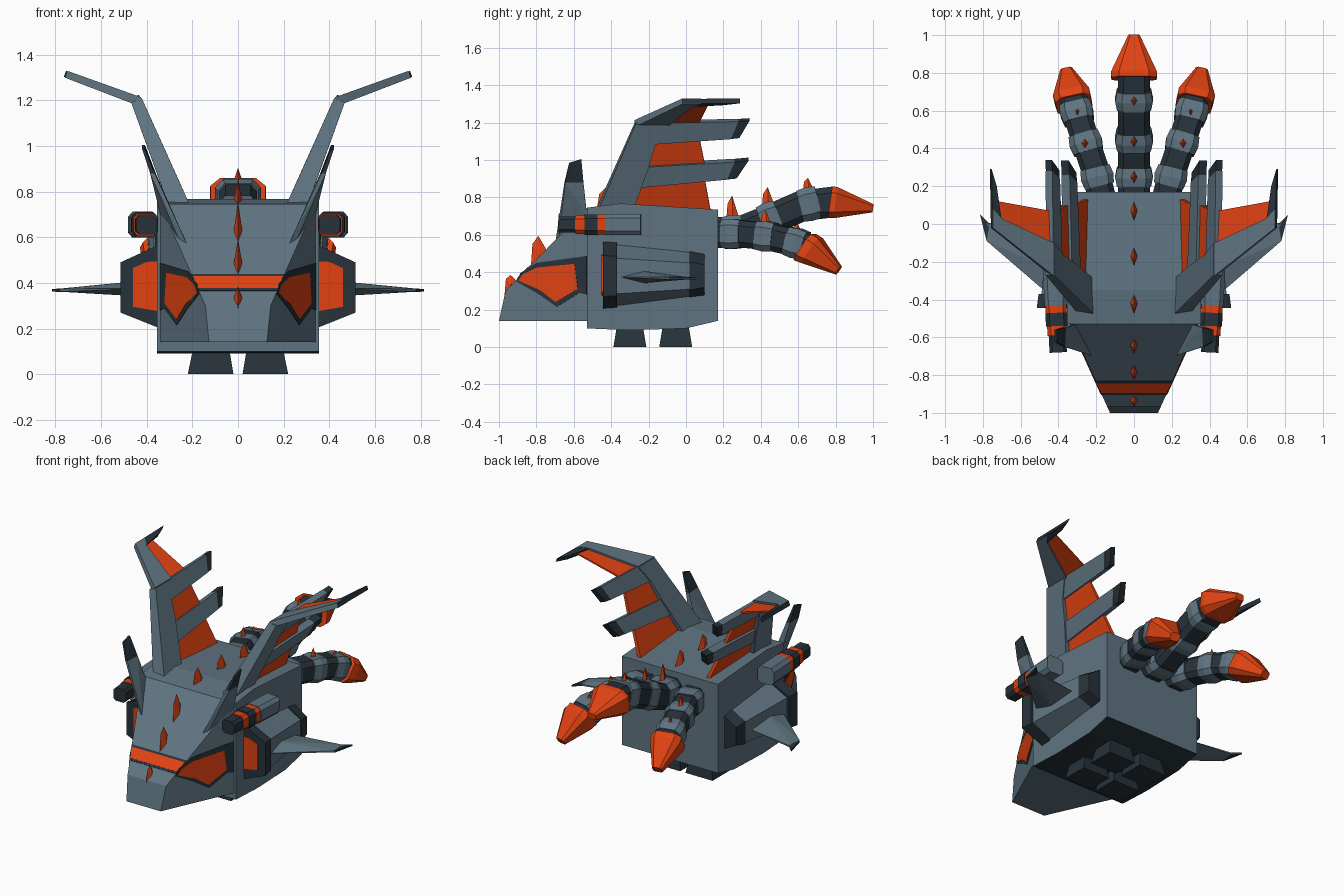
import bpy, bmesh
from mathutils import Vector as V

if "Cube" in bpy.data.objects:
    bpy.data.objects.remove(bpy.data.objects["Cube"])


def material(name, rgb):
    m = bpy.data.materials.new(name)
    m.diffuse_color = (*rgb, 1)
    m.use_nodes = True
    m.node_tree.nodes["Principled BSDF"].inputs["Base Color"].default_value = m.diffuse_color
    return m


SLATE = material("slate_grey", (0.115, 0.175, 0.22))
DARK = material("dark_navy", (0.02, 0.032, 0.042))
ORANGE = material("bright_orange", (0.75, 0.055, 0.006))


def finish(name, bm, mats, mirror=False, rule=None):
    bmesh.ops.recalc_face_normals(bm, faces=bm.faces)
    if rule:
        for f in bm.faces:
            f.material_index = rule(f)
    me = bpy.data.meshes.new(name)
    bm.to_mesh(me)
    bm.free()
    for m in mats if isinstance(mats, list) else [mats]:
        me.materials.append(m)
    ob = bpy.data.objects.new(name, me)
    bpy.context.collection.objects.link(ob)
    if mirror:
        ob.modifiers.new("mirror", "MIRROR").use_mirror_merge = False
    return ob


def loft(name, rings, mats, mirror=False, rule=None):
    """Skin closed rings of equal length and cap both ends."""
    bm = bmesh.new()
    vs = [[bm.verts.new(p) for p in r] for r in rings]
    n = len(vs[0])
    for a, b in zip(vs, vs[1:]):
        for i in range(n):
            bm.faces.new((a[i], a[(i + 1) % n], b[(i + 1) % n], b[i]))
    bm.faces.new(vs[0])
    bm.faces.new(vs[-1][::-1])
    return finish(name, bm, mats, mirror, rule)


def hull(name, pts, mats, mirror=False):
    bm = bmesh.new()
    for p in pts:
        bm.verts.new(p)
    bmesh.ops.convex_hull(bm, input=bm.verts)
    bmesh.ops.dissolve_limit(bm, angle_limit=0.01, verts=bm.verts, edges=bm.edges)
    return finish(name, bm, mats, mirror)


def prism(name, pts, vec, mats, mirror=False, rule=None):
    v = V(vec)
    return loft(name, [[V(p) - v for p in pts], [V(p) + v for p in pts]], mats, mirror, rule)


def tube(name, stations, mats, mirror=False):
    """Chamfered box section along (point, half width, half height) stations."""
    d = (V(stations[-1][0]) - V(stations[0][0])).normalized()
    side = d.cross(V((0, 0, 1))).normalized()
    up = side.cross(d)
    sec = [(1, .6), (.65, 1), (-.65, 1), (-1, .6), (-1, -.6), (-.65, -1), (.65, -1), (1, -.6)]
    return loft(name, [[V(p) + side * a * w + up * b * h for a, b in sec]
                       for p, w, h in stations], mats, mirror)


def spike(name, x, y, z, length, height, slope=0.0, mirror=False):
    """Thin kite-shaped spine with its foot sunk into the surface."""
    h = length / 2
    hull(name, [(x, y - h, z - h * slope - .02), (x, y + h, z + h * slope - .02),
                (x - .018, y, z), (x + .018, y, z),
                (x, y - h * .8, z + height * .6), (x, y - h * .1, z + height)], ORANGE, mirror)


# Main body, with a dark belly
side = [(-.53, .10), (-.3, .09), (0, .10), (.17, .14), (.17, .735), (-.35, .768), (-.53, .745)]
prism("body", [(0, y, z) for y, z in side], (.355, 0, 0), [SLATE, DARK],
      rule=lambda f: int(f.normal.z < -.5))


# Wedge head
def hw(y):
    return .127 + (y + 1) * .453


hull("head", [(s * hw(y), y, z) for s in (-1, 1)
              for y, z in [(-1, .14), (-.965, .3), (-.53, .745), (-.53, .14)]], SLATE)

# Eye panels and the band over the snout
rim = [(-.905, .35), (-.885, .395), (-.80, .45), (-.53, .487), (-.53, .28),
       (-.57, .29), (-.69, .215), (-.79, .285)]
eye = [(-.895, .355), (-.87, .39), (-.797, .425), (-.594, .445), (-.578, .31), (-.695, .24), (-.78, .305)]
for name, pts, t, m in (("eye_rim", rim, .003, DARK), ("eye_panel", eye, .0048, ORANGE)):
    prism(name, [(hw(y), y, z) for y, z in pts], (t * .911, -t * .413, 0), m, True)
for name, y0, y1, t, m in (("band_rim", -.902, -.832, .003, DARK), ("snout_band", -.892, -.842, .0048, ORANGE)):
    prism(name, [(s * hw(y), y, .3 + (y + .965) * 1.023) for s, y in
                 ((-1, y0), (1, y0), (1, y1), (-1, y1))], (0, -t * .715, t * .7), m)

# Spines along head, back and tail
for y, z, l, h, sl in [(-.935, .335, .07, .05, 1), (-.785, .485, .09, .11, 1), (-.645, .63, .09, .13, 1),
                       (-.42, .765, .11, .09, 0), (-.17, .755, .11, .09, 0), (.07, .742, .11, .09, 0),
                       (.25, .70, .07, .11, .2), (.44, .765, .07, .09, .3), (.655, .85, .06, .055, .3)]:
    spike("spine", 0, y, z, l, h, sl)
spike("side_tail_spine", .26, .43, .665, .06, .065, 0, True)
spike("side_tail_spine", .30, .6, .615, .06, .045, -.2, True)

# Swept horns behind the eyes
low = [(.215, -.70, .55), (.25, -.68, .57), (.34, -.53, .70), (.30, -.53, .71)]
mid = [(.365, -.65, .88), (.385, -.645, .88), (.385, -.548, .88), (.36, -.548, .88)]
top = [(.408, -.625, .985), (.42, -.625, .985), (.42, -.56, 1.005), (.408, -.56, 1.005)]
hull("horn", low + mid, SLATE, True)
hull("horn_tip", mid + top, DARK, True)


# Raised wings: outlines in (y, z), laid on a bent surface
def wing_plate(name, pts, thick, mat):
    rings = [[], []]
    upper = sum(z for _, z in pts) / len(pts) > 1.215
    n = V((-.345, 0, .94)) if upper else V((.926, 0, -.376))
    for y, z in pts:
        x = .445 + (z - 1.2) * 2.7 if upper else .25 + (z - .72) * .406
        t = thick * (1 - .55 * max(0, min(1, (z - .72) / .6)))
        for r, s in zip(rings, (-1, 1)):
            r.append(V((x, y, z)) + n * t * s)
    loft(name, rings, mat, True)


wing_plate("wing_spar", [(-.49, .70), (-.27, 1.2), (-.1, 1.2), (-.165, 1.09), (-.2, .97),
                         (-.24, .86), (-.30, .70)], .045, SLATE)
wing_plate("wing_outer_spar", [(-.275, 1.195), (-.02, 1.314), (.08, 1.314), (.03, 1.297), (-.1, 1.195)], .035, SLATE)
wing_plate("wing_outer_tip", [(-.02, 1.314), (.29, 1.316), (.2, 1.306), (.03, 1.297)], .03, DARK)
wing_plate("wing_upper_finger", [(-.2, 1.09), (.24, 1.12), (.28, 1.213), (-.1, 1.205)], .036, SLATE)
wing_plate("wing_upper_finger_tip", [(.24, 1.12), (.285, 1.125), (.34, 1.217), (.28, 1.213)], .033, DARK)
wing_plate("wing_lower_finger", [(-.26, .86), (.22, .905), (.26, .998), (-.22, .97)], .032, SLATE)
wing_plate("wing_lower_finger_tip", [(.22, .905), (.27, .91), (.335, 1.005), (.26, .998)], .03, DARK)
wing_plate("wing_membrane", [(-.3, .71), (.135, .71), (.1, .9), (-.25, .88)], .012, ORANGE)
wing_plate("wing_membrane", [(-.22, .96), (.1, .98), (.07, 1.13), (-.18, 1.1)], .012, ORANGE)
wing_plate("wing_membrane", [(-.12, 1.2), (.0, 1.302), (.12, 1.302), (.07, 1.2)], .01, ORANGE)


# Side engine pods
def pod(y, xo, z0, z1, z2, z3):
    return [(.34, y, z0), (xo, y, z1), (xo, y, z2), (.34, y, z3)]


loft("pod_frame", [pod(-.445, .515, .20, .27, .49, .57), pod(-.37, .505, .205, .275, .485, .565)], DARK, True)
loft("pod_body", [pod(-.37, .49, .215, .285, .475, .555), pod(.02, .45, .265, .31, .45, .515)], SLATE, True)
loft("pod_nozzle", [pod(.02, .455, .26, .305, .455, .52), pod(.1, .44, .27, .32, .44, .505)], DARK, True)
prism("pod_intake", [(.345, -.447, .275), (.46, -.447, .295), (.46, -.447, .465), (.40, -.447, .492),
                     (.345, -.447, .495)], (0, .004, 0), ORANGE, True)

# Horizontal side fins
hull("side_fin", [(.42, -.40, .375), (.42, -.05, .375), (.42, -.25, .41), (.42, -.25, .34),
                  (.78, -.09, .362), (.78, -.09, .374), (.79, .01, .362), (.79, .01, .374)], SLATE, True)
hull("side_fin_tip", [(.78, -.09, .36), (.78, -.09, .376), (.765, .0, .36), (.765, .0, .376),
                      (.815, .05, .362), (.815, .05, .372)], DARK, True)

# Shoulder cannons
for name, y0, y1, w, m in [("cannon_muzzle", -.68, -.59, .046, DARK), ("cannon_ring", -.59, -.54, .052, ORANGE),
                           ("cannon_barrel", -.54, -.47, .058, DARK), ("cannon_ring", -.47, -.43, .056, ORANGE),
                           ("cannon_housing", -.43, -.24, .06, SLATE)]:
    tube(name, [((.435 + y * .05, y, .655), w, w * .95) for y in (y0, y1)], m, True)

# Four stubby feet
for y in (-.30, -.055):
    hull("foot", [(x, y + s * d, z) for s in (-1, 1)
                  for x, d, z in [(.02, .088, 0), (.22, .088, 0), (.04, .068, .12), (.195, .068, .12)]], DARK, True)


# Three segmented tails: dark core, slate armour blocks, orange tip
def tail(name, path, blocks, w, tip, mirror):
    for a, b in zip(path, path[1:]):
        d = (V(b) - V(a)) * .08
        tube(name + "_core", [(V(a) - d, w * .84, w * .82), (V(b) + d, w * .84, w * .82)], DARK, mirror)
    for c, d in blocks:
        d = V(d).normalized() * .05
        c = V(c)
        tube(name + "_armour", [(c - d, w * .9, w * .85), (c, w, w * .92), (c + d, w * .9, w * .85)], SLATE, mirror)
    tube(name + "_tip", tip, ORANGE, mirror)


tail("centre_tail", [(0, .14, .61), (0, .30, .62), (0, .45, .68), (0, .62, .755), (0, .78, .775)],
     [((0, .25, .615), (0, 1, .1)), ((0, .45, .685), (0, 1, .4)), ((0, .66, .765), (0, 1, .25))], .1,
     [((0, .77, .775), .12, .086), ((0, .80, .772), .122, .084), ((0, 1.0, .742), .03, .022)], False)
tail("side_tail", [(.17, .14, .60), (.21, .30, .605), (.26, .45, .59), (.30, .58, .56), (.32, .66, .525)],
     [((.195, .25, .605), (.25, 1, 0)), ((.255, .43, .592), (.3, 1, -.12)), ((.303, .59, .555), (.25, 1, -.3))], .088,
     [((.318, .635, .535), .095, .085), ((.328, .675, .515), .098, .08), ((.358, .815, .41), .032, .025)], True)
